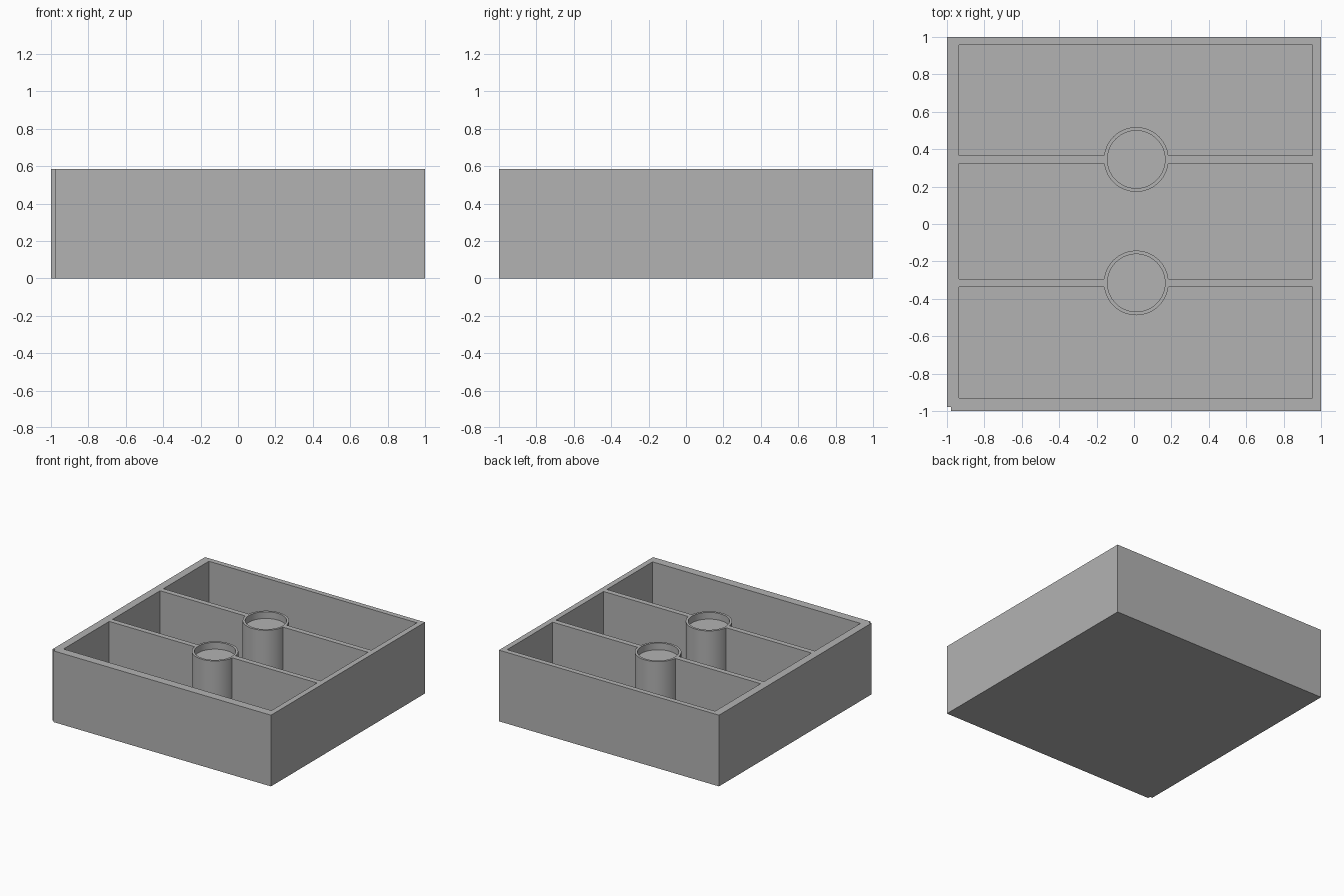
import bpy, bmesh, math
from mathutils import Matrix, Vector

cube = bpy.data.objects.get("Cube")
if cube:
    bpy.data.objects.remove(cube, do_unlink=True)

HEIGHT, FLOOR, CUP_FLOOR = 0.585, 0.045, 0.53
ABOVE = HEIGHT + 0.1
LEFT, RIGHT = -0.935, 0.955
POCKETS = [(-0.93, -0.337), (-0.293, 0.323), (0.367, 0.957)]
PEG_X, PEG_YS = 0.012, (-0.315, 0.345)
PEG_RADIUS, CUP_RADIUS = 0.173, 0.154
NOTCH = 0.022

grey = bpy.data.materials.new("grey plastic")
grey.use_nodes = True
grey.diffuse_color = (0.45, 0.45, 0.45, 1)
grey.node_tree.nodes["Principled BSDF"].inputs["Base Color"].default_value = (0.45, 0.45, 0.45, 1)


def add_box(bm, low, high):
    low, high = Vector(low), Vector(high)
    matrix = Matrix.Translation((low + high) / 2) @ Matrix.Diagonal((*(high - low), 1))
    bmesh.ops.create_cube(bm, size=1, matrix=matrix)


def add_cylinder(bm, y, radius, bottom, top):
    bmesh.ops.create_cone(bm, cap_ends=True, segments=64, radius1=radius, radius2=radius,
                          depth=top - bottom,
                          matrix=Matrix.Translation((PEG_X, y, (bottom + top) / 2)))


def make_object(name, bm):
    mesh = bpy.data.meshes.new(name)
    bm.to_mesh(mesh)
    bm.free()
    mesh.materials.append(grey)
    obj = bpy.data.objects.new(name, mesh)
    bpy.context.collection.objects.link(obj)
    return obj


def cut(target, cutter):
    """Subtract the cutter from the target, then discard it."""
    mod = target.modifiers.new("cut", 'BOOLEAN')
    mod.operation, mod.solver, mod.object = 'DIFFERENCE', 'EXACT', cutter
    bpy.ops.object.select_all(action='DESELECT')
    bpy.context.view_layer.objects.active = target
    target.select_set(True)
    bpy.ops.object.modifier_apply(modifier=mod.name)
    bpy.data.objects.remove(cutter, do_unlink=True)


# Outer block with a small notch along the front right upright edge
bm = bmesh.new()
outline = [(-1 + NOTCH, -1), (1, -1), (1, 1), (-1, 1), (-1, -1 + NOTCH), (-1 + NOTCH, -1 + NOTCH)]
base = bm.faces.new([bm.verts.new((x, y, 0)) for x, y in outline])
top = bmesh.ops.extrude_face_region(bm, geom=[base])["geom"]
bmesh.ops.translate(bm, vec=(0, 0, HEIGHT), verts=[v for v in top if isinstance(v, bmesh.types.BMVert)])
bmesh.ops.recalc_face_normals(bm, faces=bm.faces)
tray = make_object("divided_tray", bm)

# Three compartments, hollowed around two round pegs
bm = bmesh.new()
for front, back in POCKETS:
    add_box(bm, (LEFT, front, FLOOR), (RIGHT, back, ABOVE))
pockets = make_object("pocket_cutter", bm)

bm = bmesh.new()
for y in PEG_YS:
    add_cylinder(bm, y, PEG_RADIUS, -0.1, ABOVE + 0.1)
cut(pockets, make_object("peg_cutter", bm))
cut(tray, pockets)

# Shallow cups in the peg tops
bm = bmesh.new()
for y in PEG_YS:
    add_cylinder(bm, y, CUP_RADIUS, CUP_FLOOR, ABOVE)
cut(tray, make_object("cup_cutter", bm))

bpy.ops.object.shade_smooth_by_angle(angle=math.radians(30))
